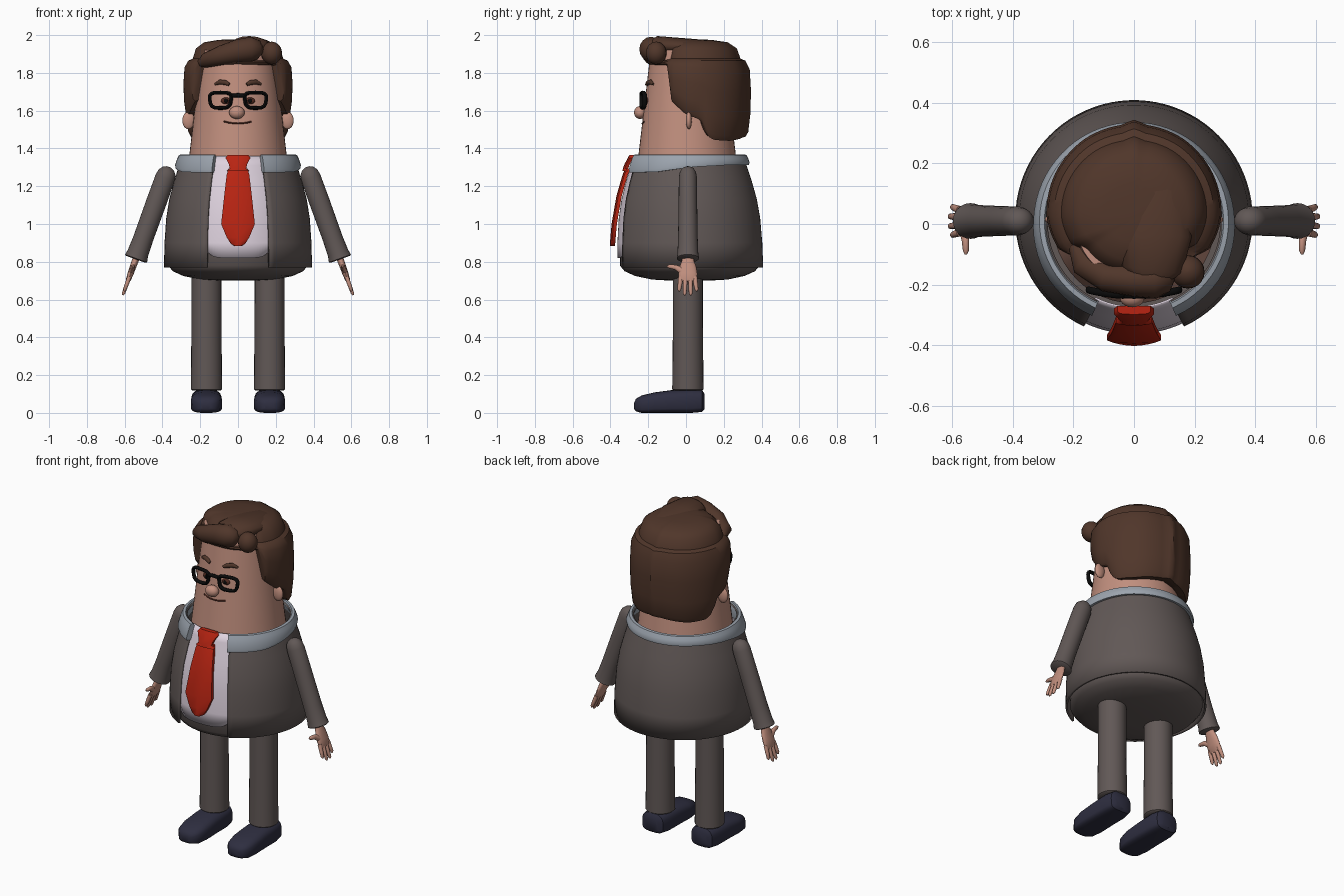
import bpy, bmesh, math
from mathutils import Vector

if "Cube" in bpy.data.objects:
    bpy.data.objects.remove(bpy.data.objects["Cube"])


def material(name, rgb):
    lin = [((c / 255 + 0.055) / 1.055) ** 2.4 if c > 10 else c / 255 / 12.92 for c in rgb]
    m = bpy.data.materials.new(name)
    m.diffuse_color = (*lin, 1)
    m.use_nodes = True
    m.node_tree.nodes["Principled BSDF"].inputs["Base Color"].default_value = m.diffuse_color
    return m


SKIN = material("skin", (193, 143, 126))
SUIT = material("suit_grey", (97, 88, 86))
HAIR = material("hair_brown", (80, 54, 42))
TIE = material("tie_red", (184, 36, 18))
SHIRT = material("shirt_lilac", (222, 210, 222))
COLLAR = material("collar_grey", (156, 164, 174))
SHOE = material("shoe_navy", (46, 46, 64))
BLACK = material("black", (10, 10, 10))
BROWN = material("dark_brown", (82, 42, 32))


def interp(x, table):
    if x <= table[0][0]:
        return table[0][1]
    for (a, u), (b, v) in zip(table, table[1:]):
        if x <= b:
            return u + (v - u) * (x - a) / (b - a)
    return table[-1][1]


def loft(name, rows, mat, closed=True, caps=True, mirror=False, angle=40, thick=0):
    """Skin a list of equal-length point rows."""
    bm = bmesh.new()
    vs = [[bm.verts.new(p) for p in row] for row in rows]
    n = len(rows[0])
    for a, b in zip(vs, vs[1:]):
        for i in range(n if closed else n - 1):
            j = (i + 1) % n
            bm.faces.new((a[i], a[j], b[j], b[i]))
    if caps:
        bm.faces.new(vs[0])
        bm.faces.new(vs[-1])
    bmesh.ops.recalc_face_normals(bm, faces=bm.faces)
    me = bpy.data.meshes.new(name)
    bm.to_mesh(me)
    bm.free()
    me.polygons.foreach_set("use_smooth", [True] * len(me.polygons))
    me.set_sharp_from_angle(angle=math.radians(angle))
    me.materials.append(mat)
    ob = bpy.data.objects.new(name, me)
    bpy.context.collection.objects.link(ob)
    if thick:
        s = ob.modifiers.new("thickness", "SOLIDIFY")
        s.thickness, s.offset = thick, 0
    if mirror:
        ob.modifiers.new("mirror", "MIRROR")
    return ob


def arc(z, r, cy=0.0, cx=0.0, start=0, end=360, n=48):
    """Horizontal arc; angle 0 is the front (-y)."""
    full = end - start == 360
    pts = []
    for i in range(n):
        a = math.radians(start + (end - start) * i / (n if full else n - 1))
        pts.append((cx + r * math.sin(a), cy - r * math.cos(a), z))
    return pts


def tube(name, pts, radii, mat, ref=(0, 1, 0), n=16, mirror=False, loop=False):
    """Loft along a path; radii are (along ref, across) pairs."""
    pts = [Vector(p) for p in pts]
    rows, k = [], len(pts)
    for i, p in enumerate(pts):
        nxt = pts[(i + 1) % k] if loop else pts[min(i + 1, k - 1)]
        prv = pts[i - 1] if loop else pts[max(i - 1, 0)]
        t = (nxt - prv).normalized()
        v = t.cross(Vector(ref)).normalized()
        u = v.cross(t)
        ru, rv = radii[i]
        rows.append([p + u * ru * math.cos(2 * math.pi * j / n) + v * rv * math.sin(2 * math.pi * j / n)
                     for j in range(n)])
    if loop:
        rows.append(rows[0])
    ob = loft(name, rows, mat, caps=not loop, mirror=mirror, angle=50)
    return ob


def ball(name, c, r, mat, mirror=False):
    k = 12
    rows = []
    for i in range(k + 1):
        a = math.pi * (0.02 + 0.96 * i / k)
        rows.append([(c[0] + r[0] * x, c[1] + r[1] * y, c[2] - r[2] * math.cos(a))
                     for x, y, _ in arc(0, math.sin(a), n=20)])
    return loft(name, rows, mat, mirror=mirror)


# torso profile
BODY = [(0.77, 0.392), (0.9, 0.389), (1.03, 0.38), (1.13, 0.364), (1.22, 0.34), (1.31, 0.312), (1.36, 0.297)]
body_r = lambda z: interp(z, BODY)
body_y = lambda z: interp(z, [(0.77, 0.017), (1.36, 0.008)])
zs = [b[0] for b in BODY]

# jacket shell, open at the front; shirt front; trouser seat
loft("jacket", [arc(z, body_r(z) - 0.006, body_y(z), start=25, end=335, n=72) for z in zs],
     SUIT, closed=False, caps=False, thick=0.012)
shirt = []
for k, z in enumerate([0.82] + zs[1:]):
    row = arc(z, body_r(z) - 0.014, body_y(z), start=-27, end=27, n=25)
    if k == 0:   # rounded lower corners
        row = [(x, y, z + 0.045 * (abs(x) / 0.17) ** 6) for x, y, _ in row]
    shirt.append(row)
loft("shirt_front", shirt, SHIRT, closed=False, caps=False, thick=0.006)
loft("trouser_seat", [arc(z, r, 0.02) for z, r in
     [(0.7, 0.1), (0.706, 0.2), (0.725, 0.29), (0.75, 0.345), (0.78, 0.37), (0.9, 0.371)]], SUIT)

# collar band, deeper towards the front
collar = []
for i in range(61):
    d = 24 + 312 * i / 60
    f = min(d, 360 - d)
    zb = interp(f, [(24, 1.272), (60, 1.275), (95, 1.302), (130, 1.312), (180, 1.312)])
    collar.append([arc(z, r, 0.008, start=d, end=d + 1, n=2)[0] for z, r in
                   [(zb, 0.3), (zb, body_r(zb) + 0.014), (zb + 0.015, body_r(zb) + 0.017),
                    (1.345, 0.322), (1.366, 0.312), (1.368, 0.296), (1.35, 0.286)]])
loft("collar", collar, COLLAR)

# tie: blade and knot
def tie_part(name, rows):
    loft(name, [[(-w, y + 0.022, z), (w, y + 0.022, z), (w, y + 0.004, z), (w * 0.8, y - 0.003, z),
                 (0, y - 0.006, z), (-w * 0.8, y - 0.003, z), (-w, y + 0.004, z)] for z, w, y in rows], TIE, angle=50)


tie_part("tie_blade", [(1.295, 0.05, -0.315), (1.26, 0.06, -0.33), (1.15, 0.073, -0.362), (1.0, 0.089, -0.388),
                       (0.93, 0.06, -0.394), (0.895, 0.038, -0.397), (0.883, 0.018, -0.397)])
tie_part("tie_knot", [(1.366, 0.055, -0.293), (1.35, 0.066, -0.302), (1.32, 0.05, -0.318), (1.295, 0.043, -0.328),
                      (1.28, 0.06, -0.33)])

# head
head_r = lambda z: 0.256 - (z - 1.38) * 0.118
face_y = lambda x, z: 0.006 - math.sqrt(head_r(z) ** 2 - x * x)
loft("head", [arc(z, head_r(z), 0.006) for z in (1.28, 1.38, 1.5, 1.62, 1.74, 1.86, 1.92)], SKIN)
ball("nose", (-0.006, -0.243, 1.59), (0.041, 0.032, 0.034), SKIN)
ball("ear", (0.262, 0.015, 1.548), (0.033, 0.016, 0.046), SKIN, mirror=True)
ball("eye", (0.064, face_y(0.064, 1.652), 1.652), (0.026, 0.012, 0.018), BROWN, mirror=True)
ball("pupil", (0.064, face_y(0.064, 1.652) - 0.009, 1.652), (0.011, 0.006, 0.012), BLACK, mirror=True)
tube("eyebrow", [(x, face_y(x, z) - 0.004, z) for x, z in
     [(0.046, 1.738), (0.065, 1.748), (0.095, 1.752), (0.122, 1.74)]],
     [(0.01, 0.008), (0.012, 0.013), (0.012, 0.013), (0.006, 0.006)], HAIR, mirror=True)
tube("mouth", [(x, face_y(x, 1.54), 1.532 + 2 * x * x) for x in (-0.075, -0.05, -0.025, 0, 0.025, 0.05, 0.07)],
     [(0.005, 0.004)] * 7, BROWN, n=8)

# glasses: two rounded rims and a bridge
rim = []
for i in range(32):
    a = 2 * math.pi * i / 32
    c, s = math.cos(a), math.sin(a)
    dx, dz = (math.copysign(abs(v) ** 0.6, v) for v in (c, s))
    x = 0.093 + dx * (0.056 + 0.006 * dz)
    rim.append((x, -0.236 + 0.8 * x * x, 1.655 + 0.041 * dz))
tube("glasses_rim", rim, [(0.012, 0.0095)] * 32, BLACK, n=8, mirror=True, loop=True)
tube("glasses_bridge", [(-0.04, -0.235, 1.678), (0, -0.237, 1.682), (0.04, -0.235, 1.678)],
     [(0.01, 0.011)] * 3, BLACK, n=8)

# hair cap: lower edge and radius vary with the angle from the back
HAIR_EDGE = [(0, 1.462), (40, 1.44), (62, 1.445), (70, 1.47), (77, 1.55), (95, 1.585), (112, 1.65), (120, 1.84), (180, 1.845)]
HAIR_R = [(0, 0.326), (8, 0.312), (30, 0.31), (60, 0.3), (90, 0.288), (112, 0.268), (122, 0.235), (180, 0.222)]
rows = [[] for _ in range(12)]
for i in range(90):
    d = i * 4
    f = min(d, 360 - d)
    zb, R = interp(f, HAIR_EDGE), interp(f, HAIR_R)
    h = 1.865 - zb
    prof = [(zb + 0.01, head_r(zb) - 0.01), (zb, R * 0.91), (zb + 0.06 * h, R * 0.955), (zb + 0.3 * h, R * 0.99),
            (zb + 0.6 * h, R), (zb + 0.88 * h, R * 0.98), (1.865, R * 0.91), (1.875, R * 0.83),
            (1.93, R * 0.77), (1.962, R * 0.62), (1.975, R * 0.35), (1.978, R * 0.05)]
    for row, (z, r) in zip(rows, prof):
        a = math.radians(d)
        row.append((r * math.sin(a), 0.018 + r * math.cos(a), z))
loft("hair_cap", rows, HAIR, angle=38)

# swept fringe and curls
tube("hair_fringe", [(-0.2, -0.06, 1.85), (-0.165, -0.13, 1.868), (-0.09, -0.175, 1.892), (0, -0.185, 1.915),
                     (0.07, -0.185, 1.925), (0.11, -0.18, 1.92), (0.13, -0.175, 1.915)],
     [(0.02, 0.02), (0.045, 0.04), (0.05, 0.052), (0.055, 0.062), (0.062, 0.066), (0.045, 0.05), (0.012, 0.015)],
     HAIR)
ball("hair_curl", (0.178, -0.158, 1.905), (0.055, 0.055, 0.06), HAIR)
tube("hair_crest", [(0.05, -0.2, 1.93), (0.06, -0.15, 1.945), (0.07, -0.04, 1.94), (0.07, 0.1, 1.93), (0.05, 0.22, 1.9)],
     [(0.04, 0.03), (0.1, 0.05), (0.12, 0.046), (0.11, 0.045), (0.05, 0.02)], HAIR, ref=(1, 0, 0))

# legs and shoes
loft("leg", [arc(z, r, 0.01, 0.167, n=24) for z, r in
     [(0.118, 0.074), (0.125, 0.083), (0.4, 0.08), (0.76, 0.079)]], SUIT, mirror=True)
shoe = []
for y, w, z0, z1 in [(0.098, 0.045, 0.02, 0.1), (0.085, 0.07, 0.005, 0.122), (0.03, 0.081, 0, 0.126),
                     (-0.08, 0.081, 0, 0.12), (-0.17, 0.083, 0, 0.108), (-0.235, 0.073, 0, 0.092),
                     (-0.265, 0.05, 0.008, 0.075), (-0.274, 0.025, 0.02, 0.055)]:
    ring = []
    for i in range(24):
        c, s = math.cos(i * math.pi / 12), math.sin(i * math.pi / 12)
        p = 0.7 if s > 0 else 0.35
        ring.append((0.167 + w * math.copysign(abs(c) ** 0.7, c), y,
                     (z0 + z1) / 2 + (z1 - z0) / 2 * math.copysign(abs(s) ** p, s)))
    shoe.append(ring)
loft("shoe", shoe, SHOE, mirror=True)

# arms and hands, laid out along the sloping arm axis
def arm(s, y=0.01):
    return (0.365 + 0.339 * s, y, 1.302 - 0.94 * s)


tube("sleeve", [arm(s) for s in (0, 0.01, 0.03, 0.06, 0.2, 0.4, 0.485, 0.515, 0.52)],
     [(0.012, 0.012), (0.03, 0.032), (0.043, 0.047), (0.048, 0.053), (0.049, 0.054), (0.052, 0.053),
      (0.055, 0.056), (0.059, 0.062), (0.052, 0.054)], SUIT, n=24, mirror=True)
tube("palm", [arm(s) for s in (0.49, 0.53, 0.56, 0.6, 0.635, 0.645)],
     [(0.028, 0.018), (0.033, 0.018), (0.044, 0.017), (0.05, 0.016), (0.048, 0.013), (0.04, 0.008)], SKIN, mirror=True)
for i, (y0, y1, tip) in enumerate([(-0.028, -0.036, 0.7), (-0.003, -0.007, 0.722), (0.023, 0.025, 0.722), (0.047, 0.056, 0.7)]):
    tube(f"finger_{i + 1}", [arm(0.62, y0), arm(0.66, (y0 + y1) / 2), arm(tip - 0.01, y1), arm(tip, y1)],
         [(0.013, 0.012), (0.012, 0.011), (0.01, 0.009), (0.004, 0.004)], SKIN, n=10, mirror=True)
tube("thumb", [arm(0.585, -0.02), arm(0.565, -0.055), arm(0.56, -0.088), arm(0.56, -0.1)],
     [(0.02, 0.013), (0.014, 0.012), (0.011, 0.01), (0.004, 0.004)], SKIN, ref=(0.339, 0, -0.94), n=10, mirror=True)
